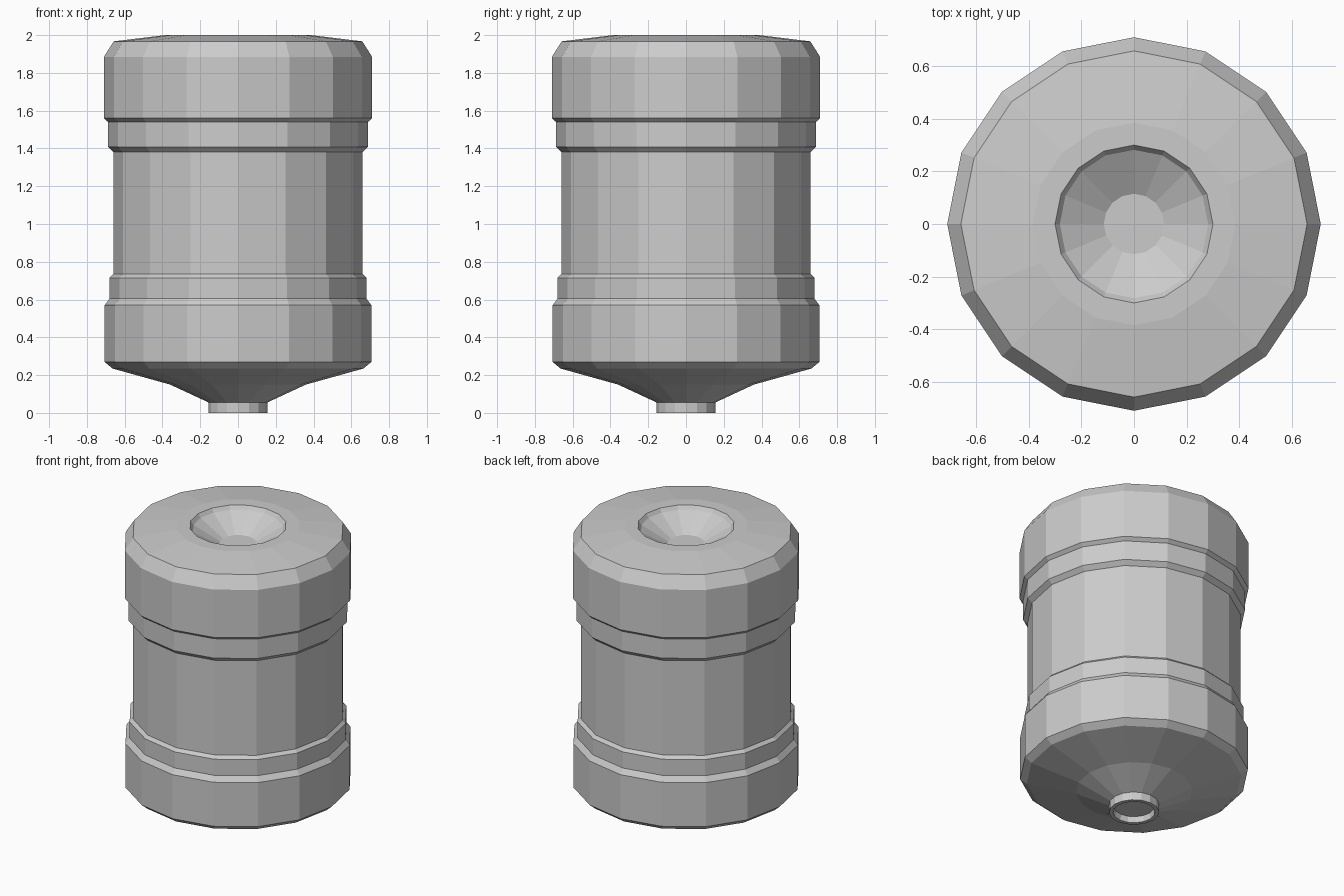
import bpy, bmesh
from math import cos, sin, pi

if "Cube" in bpy.data.objects:
    bpy.data.objects.remove(bpy.data.objects["Cube"])

SIDES = 16


def lathe(name, profile):
    """Revolve a (radius, z) profile, listed from the bottom round to the top."""
    bm = bmesh.new()
    rings = []
    for r, z in profile:
        if r == 0:
            rings.append([bm.verts.new((0, 0, z))] * SIDES)
        else:
            rings.append([bm.verts.new((r * cos(2 * pi * i / SIDES),
                                        r * sin(2 * pi * i / SIDES), z))
                          for i in range(SIDES)])
    for low, high in zip(rings, rings[1:]):
        for i in range(SIDES):
            j = (i + 1) % SIDES
            corners = [low[i], low[j], high[j], high[i]]
            bm.faces.new(list(dict.fromkeys(corners)))
    mesh = bpy.data.meshes.new(name)
    bm.to_mesh(mesh)
    bm.free()
    obj = bpy.data.objects.new(name, mesh)
    bpy.context.collection.objects.link(obj)
    return obj


# Hollow spout under the barrel
lathe("spout", [(0, 0.04), (0.125, 0.04), (0.13, 0), (0.155, 0), (0.155, 0.055)])

# Conical underside
lathe("bottom_cone", [(0.155, 0.055), (0.36, 0.15), (0.665, 0.235)])

# Barrel wall with stepped bands at both ends
lathe("barrel", [(0.665, 0.235), (0.706, 0.27), (0.706, 0.57), (0.68, 0.605),
                 (0.68, 0.715), (0.66, 0.735), (0.66, 1.38), (0.688, 1.408),
                 (0.688, 1.54), (0.71, 1.56), (0.71, 1.885), (0.658, 1.967)])

# Domed lid with the sunken dish
lathe("lid", [(0.658, 1.967), (0.385, 2.0), (0.30, 2.0), (0.282, 1.975),
              (0.115, 1.88), (0, 1.88)])
